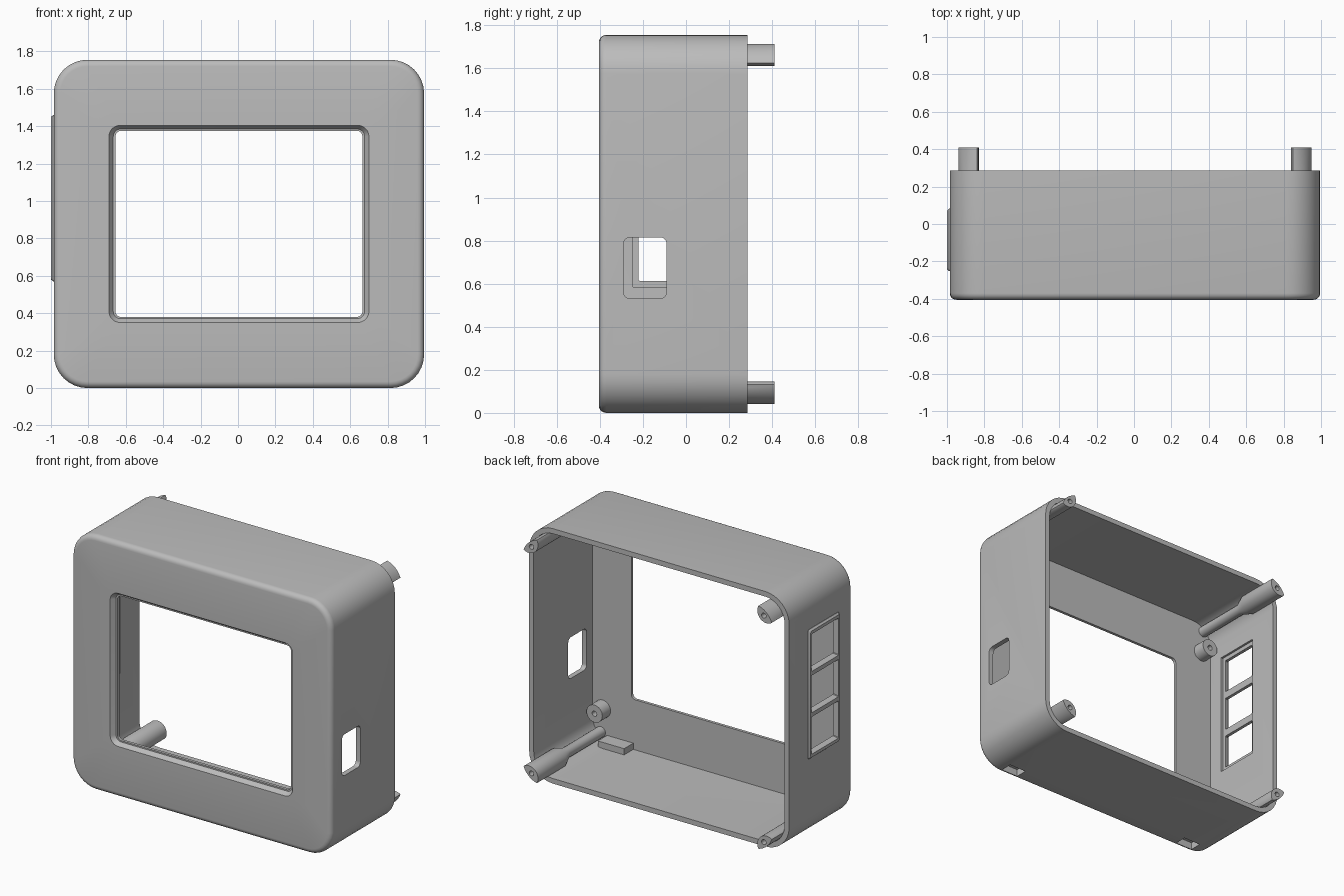
import bpy, bmesh, math
from mathutils import Vector

cube = bpy.data.objects.get("Cube")
if cube:
    bpy.data.objects.remove(cube, do_unlink=True)

CX, CZ = 0.005, 0.8775            # centre of the case in x and z
HW, HH = 0.99, 0.8775             # half width and half height of the case
FRONT, BACK, TIP = -0.405, 0.285, 0.41
INNER = -0.355                    # inside of the front wall
WALL = 0.035

grey = bpy.data.materials.new("light grey plastic")
grey.use_nodes = True
COL = (0.5, 0.5, 0.5, 1)
grey.diffuse_color = COL
grey.node_tree.nodes["Principled BSDF"].inputs["Base Color"].default_value = COL


def rounded_rect(hw, hh, r, n=8):
    """Outline of a rounded rectangle, centred on the origin."""
    pts = []
    for i, (sx, sy) in enumerate([(1, 1), (-1, 1), (-1, -1), (1, -1)]):
        for k in range(n + 1):
            a = math.pi / 2 * (i + k / n)
            pts.append((sx * (hw - r) + r * math.cos(a), sy * (hh - r) + r * math.sin(a)))
    return pts


def circle(x, z, r, n=32):
    return [(x + r * math.cos(2 * math.pi * k / n), z + r * math.sin(2 * math.pi * k / n))
            for k in range(n)]


def loft(name, rings, ring_closed=False):
    """Skin a list of equal rings; cap the ends or join last to first."""
    bm = bmesh.new()
    vs = [[bm.verts.new(p) for p in ring] for ring in rings]
    n = len(vs[0])
    pairs = list(zip(vs, vs[1:])) + ([(vs[-1], vs[0])] if ring_closed else [])
    for a, b in pairs:
        for i in range(n):
            j = (i + 1) % n
            bm.faces.new((a[i], a[j], b[j], b[i]))
    if not ring_closed:
        bm.faces.new(vs[0])
        bm.faces.new(vs[-1])
    bmesh.ops.recalc_face_normals(bm, faces=bm.faces)
    me = bpy.data.meshes.new(name)
    bm.to_mesh(me)
    bm.free()
    me.materials.append(grey)
    ob = bpy.data.objects.new(name, me)
    bpy.context.collection.objects.link(ob)
    return ob


def along_y(pts, y):
    return [Vector((x, y, z)) for x, z in pts]


def along_x(pts, x, cy, cz):
    return [Vector((x, cy + a, cz + b)) for a, b in pts]


def box(name, x0, x1, y0, y1, z0, z1):
    return loft(name, [[(x0, y0, z), (x1, y0, z), (x1, y1, z), (x0, y1, z)] for z in (z0, z1)])


def activate(ob):
    bpy.ops.object.select_all(action='DESELECT')
    ob.select_set(True)
    bpy.context.view_layer.objects.active = ob


def combine(target, other, op='DIFFERENCE'):
    """Boolean the other object into the target and remove it."""
    other.hide_render = True
    mod = target.modifiers.new("cut", 'BOOLEAN')
    mod.operation, mod.solver, mod.object = op, 'EXACT', other
    activate(target)
    bpy.ops.object.modifier_apply(modifier=mod.name)
    bpy.data.objects.remove(other, do_unlink=True)


# Case shell: window edge, inner walls, back rim, outer walls, rounded front edge, window bevel
F = 0.035
sections = [(0.66, 0.4975, 0.03, INNER),
            (HW - WALL, HH - WALL, 0.145, INNER),
            (HW - WALL, HH - WALL, 0.145, BACK),
            (HW, HH, 0.18, BACK)]
for k in range(6):
    a = math.pi / 2 * k / 5
    inset = F * (1 - math.cos(a))
    sections.append((HW - inset, HH - inset, 0.18 - inset, FRONT + F * (1 - math.sin(a))))
sections += [(0.695, 0.527, 0.06, FRONT),
             (0.672, 0.507, 0.04, FRONT + 0.03),
             (0.66, 0.4975, 0.03, FRONT + 0.03)]
case = loft("case", [along_y([(CX + x, CZ + z) for x, z in rounded_rect(w, h, r)], y)
                     for w, h, r, y in sections], ring_closed=True)

# Port opening in the left wall
port = rounded_rect(0.1, 0.142, 0.03)
combine(case, loft("port_cutter", [along_x(port, x, -0.19, 0.673) for x in (0.9, 1.1)]))

# Opening behind the socket panel in the right wall
combine(case, box("panel_cutter", -1.1, -0.9, -0.245, 0.075, 0.585, 1.445))

# Latch pockets under the front edge, with raised housings inside
for s in (-1, 1):
    x = CX + s * 0.745
    combine(case, box("housing", x - 0.1, x + 0.1, INNER - 0.01, -0.255, 0.02, 0.078), 'UNION')
    combine(case, box("pocket_cutter", x - 0.065, x + 0.065, -0.375, -0.29, -0.02, 0.05))

# Socket panel with three tapered windows
PY, PZ = -0.085, 1.015
panel = loft("socket_panel", [along_x(rounded_rect(w, h, 0.012, 3), x, PY, PZ)
                              for w, h, x in [(0.167, 0.445, -0.965), (0.167, 0.445, -0.988),
                                              (0.157, 0.435, -1.0)]])
for k in (-1, 0, 1):
    cutter = loft("window_cutter", [along_x(rounded_rect(w, h, 0.004, 1), x, PY, PZ + 0.285 * k)
                                    for w, h, x in [(0.135, 0.117, -0.9), (0.135, 0.117, -0.978),
                                                    (0.147, 0.129, -1.001), (0.147, 0.129, -1.05)]])
    combine(panel, cutter)

# Corner screw posts and circuit board standoffs
parts = [case, panel]
for sx, side in ((1, "left"), (-1, "right")):
    for sz, level in ((1, "top"), (-1, "bottom")):
        def place(pts):
            return [(CX + sx * x, CZ + sz * z) for x, z in pts]

        # Thick post profile, trimmed to the rounded inside corner of the case
        fx, fz, fr = 0.81, HH - 0.18, 0.143
        thick = []
        for x, z in circle(0.905, HH - 0.075, 0.07, 48):
            d = math.hypot(x - fx, z - fz)
            k = min(1, fr / d)
            thick.append((fx + (x - fx) * k, fz + (z - fz) * k))
        thin = circle(0.893, HH - 0.09, 0.036, 48)
        post = loft(f"{level}_{side}_post",
                    [along_y(place(p), y) for p, y in
                     [(thin, INNER - 0.01), (thin, 0.03), (thick, 0.10), (thick, TIP)]])
        hole = place(circle(0.885, HH - 0.098, 0.017, 20))
        combine(post, loft("hole_cutter", [along_y(hole, y) for y in (TIP - 0.12, TIP + 0.1)]))

        ring = place(circle(0.878, 0.625, 0.06))
        standoff = loft(f"{level}_{side}_standoff",
                        [along_y(ring, y) for y in (INNER - 0.01, -0.265)])
        hole = place(circle(0.878, 0.625, 0.018, 20))
        combine(standoff, loft("hole_cutter", [along_y(hole, y) for y in (-0.33, -0.2)]))
        parts += [post, standoff]

# Smooth shading with sharp edges kept
for ob in parts:
    activate(ob)
    bpy.ops.object.shade_smooth_by_angle(angle=math.radians(30))
